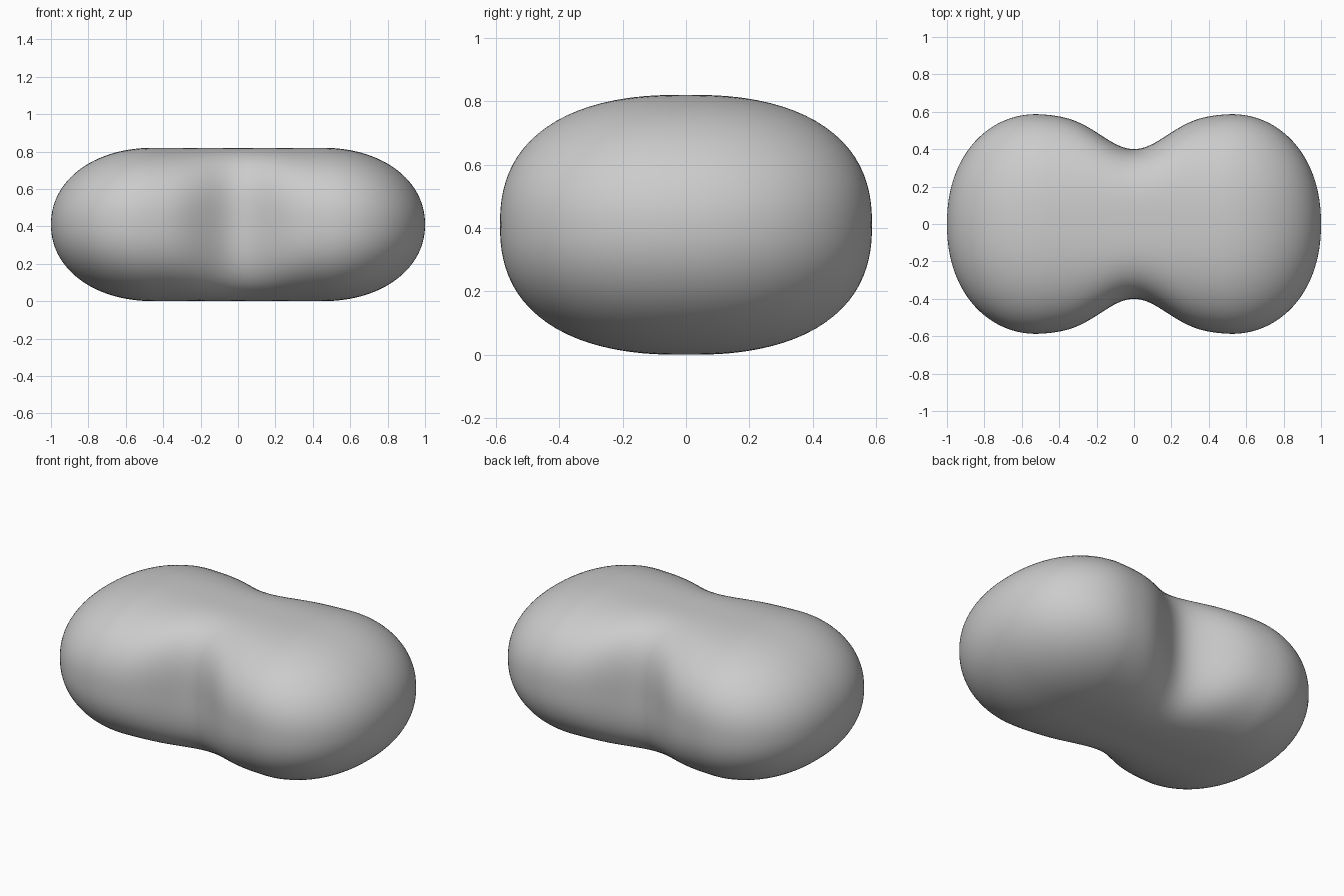
import bpy, bmesh, math

cube = bpy.data.objects.get("Cube")
if cube:
    bpy.data.objects.remove(cube, do_unlink=True)

MID_Z = 0.41
RINGS, SIDES = 96, 96


def rounded_end(x, start, power):
    """Level up to start, then a rounded fall to zero at the tip."""
    t = max(0, (abs(x) - start) / (1 - start))
    return max(0, 1 - t ** power) ** (1 / power)


def waist(x):
    """Strength of the pinch around the middle."""
    return math.exp(-(x / 0.25) ** 2)


def section(x):
    """Rounded cross-section, fuller at the waist and rounder at the tips."""
    w = 0.59 * rounded_end(x, 0.5, 2.15) - 0.19 * waist(x)
    h = MID_Z * rounded_end(x, 0.45, 2.1)
    power = 2.42 + 0.65 * waist(x) - 0.3 * max(0, abs(x) - 0.5) / 0.5
    points = []
    for i in range(SIDES):
        a = 2 * math.pi * i / SIDES
        c, s = math.cos(a), math.sin(a)
        r = (abs(c) ** power + abs(s) ** power) ** (-1 / power)
        points.append((x, w * r * c, MID_Z + h * r * s))
    return points


# Peanut-shaped body lofted along x
bm = bmesh.new()
rings = []
for k in range(1, RINGS):
    x = -math.cos(math.pi * k / RINGS)
    rings.append([bm.verts.new(p) for p in section(x)])
for a, b in zip(rings, rings[1:]):
    for i in range(SIDES):
        j = (i + 1) % SIDES
        bm.faces.new((a[i], a[j], b[j], b[i]))

# Closed tips
for ring, x in ((rings[0], -1), (rings[-1], 1)):
    tip = bm.verts.new((x, 0, MID_Z))
    for i in range(SIDES):
        bm.faces.new((ring[i], ring[(i + 1) % SIDES], tip))
bmesh.ops.recalc_face_normals(bm, faces=bm.faces)

mesh = bpy.data.meshes.new("peanut_body")
bm.to_mesh(mesh)
bm.free()
body = bpy.data.objects.new("peanut_body", mesh)
bpy.context.collection.objects.link(body)

# Single plain grey
grey = bpy.data.materials.new("plain grey")
grey.use_nodes = True
colour = (0.6, 0.6, 0.6, 1)
grey.diffuse_color = colour
grey.node_tree.nodes["Principled BSDF"].inputs["Base Color"].default_value = colour
mesh.materials.append(grey)
for poly in mesh.polygons:
    poly.use_smooth = True
